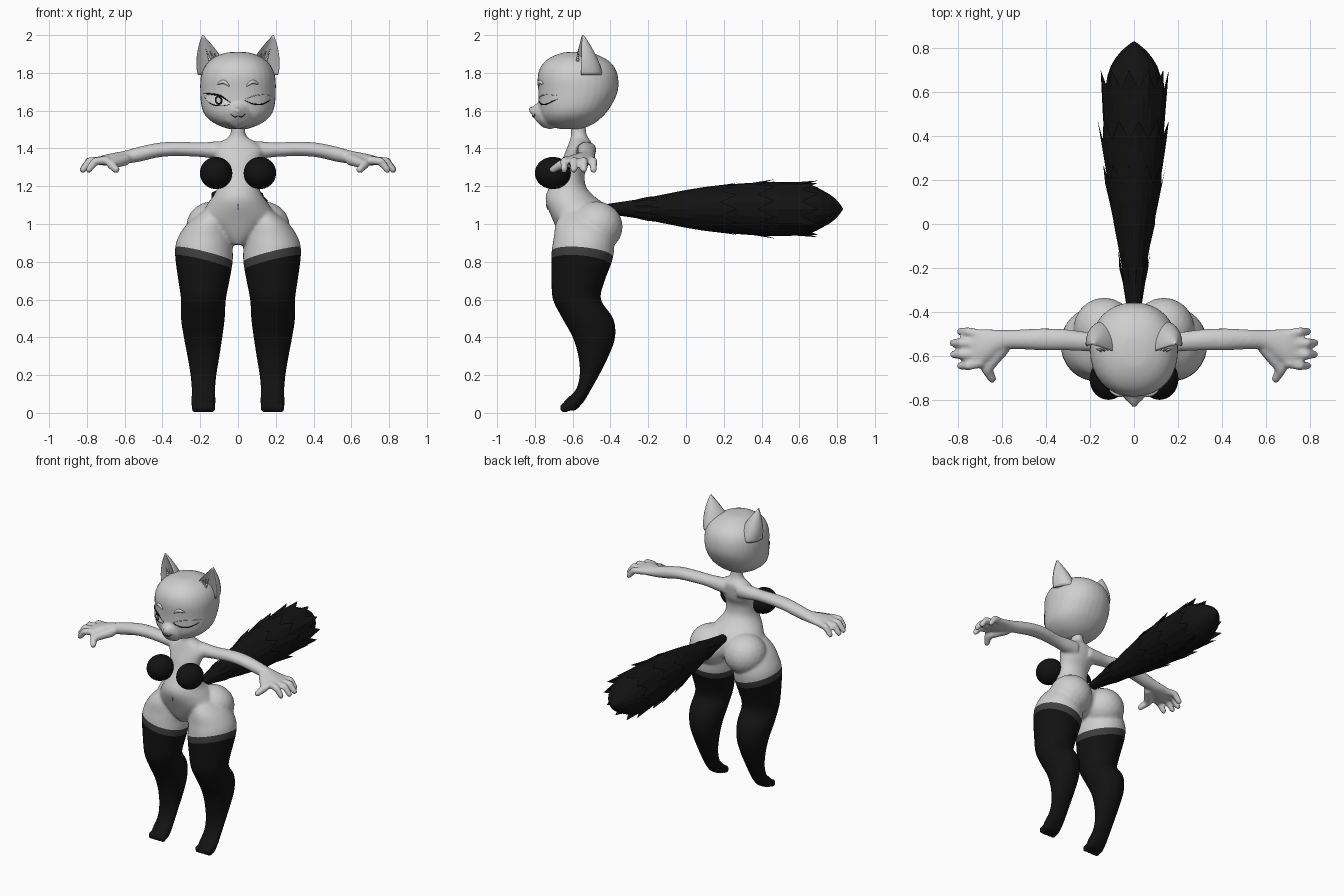
import bpy, bmesh, math
from mathutils import Vector, Matrix
from mathutils.bvhtree import BVHTree

if "Cube" in bpy.data.objects:
    bpy.data.objects.remove(bpy.data.objects["Cube"])


def material(name, v):
    m = bpy.data.materials.new(name)
    m.use_nodes = True
    m.diffuse_color = (v, v, v, 1)
    m.node_tree.nodes["Principled BSDF"].inputs["Base Color"].default_value = (v, v, v, 1)
    return m


PALE = material("pale grey fur", 0.62)
BLACK = material("black", 0.006)
BAND = material("charcoal band", 0.05)
WHITE = material("eye white", 0.8)
INNER = material("inner ear grey", 0.45)


def finish(name, bm, mats, smooth=True):
    bmesh.ops.recalc_face_normals(bm, faces=bm.faces)
    me = bpy.data.meshes.new(name)
    bm.to_mesh(me)
    bm.free()
    for m in mats:
        me.materials.append(m)
    for p in me.polygons:
        p.use_smooth = smooth
    ob = bpy.data.objects.new(name, me)
    bpy.context.collection.objects.link(ob)
    return ob


def spline(secs, k=5):
    """Catmull-Rom interpolation of cross-sections."""
    out = []
    for i in range(len(secs) - 1):
        a, b, c, d = (secs[min(max(j, 0), len(secs) - 1)] for j in range(i - 1, i + 3))
        for t in (s / k for s in range(k)):
            out.append([q + .5 * t * (r - p + t * (2 * p - 5 * q + 4 * r - u + t * (3 * (q - r) + u - p)))
                        for p, q, r, u in zip(a, b, c, d)])
    return out + [secs[-1]]


def loft(bm, secs, axis=2, s=1, n=32, power=1.0, k=5):
    """Section = position on axis, then min/max on the two other axes."""
    rows = []
    for t, a0, a1, b0, b1 in spline(secs, k):
        row = []
        for j in range(n):
            c, d = math.cos(math.tau * j / n), math.sin(math.tau * j / n)
            c, d = (math.copysign(abs(v) ** power, v) for v in (c, d))
            co = [(a0 + a1 + (a1 - a0) * c) / 2, (b0 + b1 + (b1 - b0) * d) / 2]
            co.insert(axis, t)
            row.append(bm.verts.new((co[0] * s, co[1], co[2])))
        rows.append(row)
    for r, q in zip(rows, rows[1:]):
        for j in range(n):
            bm.faces.new((r[j], r[j - 1], q[j - 1], q[j]))
    bm.faces.new(rows[0])
    bm.faces.new(rows[-1][::-1])
    bmesh.ops.recalc_face_normals(bm, faces=bm.faces)


def blob(bm, pos, radii, sub=3):
    mat = Matrix.Translation(pos) @ Matrix.Diagonal((*radii, 1))
    bmesh.ops.create_icosphere(bm, subdivisions=sub, radius=1, matrix=mat)


def chain(bm, p, q, r0, r1, steps=9):
    for i in range(steps):
        t = i / (steps - 1)
        r = r0 + (r1 - r0) * t
        blob(bm, Vector(p).lerp(Vector(q), t), (r, r, r), 2)


def fuse(ob, voxel, rounds):
    """Blend overlapping parts into one skin."""
    mod = ob.modifiers.new("fuse", 'REMESH')
    mod.mode, mod.voxel_size = 'VOXEL', voxel
    mod = ob.modifiers.new("soften", 'SMOOTH')
    mod.factor, mod.iterations = 0.5, rounds
    me = bpy.data.meshes.new_from_object(ob.evaluated_get(bpy.context.evaluated_depsgraph_get()))
    ob.modifiers.clear()
    bm = bmesh.new()
    bm.from_mesh(me)
    return bm


# Torso and neck
bm = bmesh.new()
loft(bm, [(z, -w, w, f, b) for z, w, f, b in (
    (.89, .035, -.64, -.5), (.94, .12, -.67, -.42), (1.02, .2, -.705, -.4), (1.1, .165, -.738, -.43),
    (1.15, .13, -.742, -.49), (1.2, .108, -.72, -.53), (1.27, .103, -.68, -.535), (1.33, .115, -.66, -.51),
    (1.39, .13, -.635, -.5), (1.43, .1, -.62, -.5), (1.46, .05, -.61, -.52), (1.5, .037, -.61, -.53),
    (1.57, .037, -.61, -.53))])
chain(bm, (0, -.5, 1.08), (0, -.43, 1.085), .03, .028)

for s in (1, -1):
    # Legs, feet and toes
    loft(bm, [(1.06, .07, .2, -.66, -.44), (1, .05, .27, -.69, -.4), (.93, .03, .317, -.7, -.385),
              (.87, .028, .333, -.71, -.38), (.8, .028, .33, -.714, -.392), (.7, .045, .316, -.712, -.43),
              (.6, .064, .302, -.705, -.45), (.5, .07, .302, -.655, -.385), (.4, .083, .287, -.6, -.375),
              (.3, .098, .268, -.57, -.41), (.2, .114, .252, -.563, -.46), (.12, .12, .246, -.585, -.505),
              (.06, .118, .248, -.645, -.54), (.012, .125, .243, -.65, -.585)], s=s)
    for i in range(4):
        blob(bm, (s * (.138 + .03 * i), -.643, .027), (.019, .026, .028), 2)
    blob(bm, (s * .135, -.475, .985), (.14, .14, .135))
    # Arms, palms and fingers
    loft(bm, [(.05, -.58, -.49, 1.34, 1.44), (.12, -.585, -.49, 1.345, 1.437), (.2, -.58, -.492, 1.355, 1.432),
              (.32, -.575, -.478, 1.36, 1.436), (.42, -.575, -.475, 1.353, 1.43), (.52, -.57, -.48, 1.33, 1.41),
              (.6, -.575, -.482, 1.318, 1.388), (.66, -.62, -.478, 1.312, 1.376), (.71, -.65, -.478, 1.31, 1.365),
              (.745, -.64, -.49, 1.315, 1.352)], axis=0, s=s)
    for y0, y1, x in ((-.503, -.49, .79), (-.546, -.541, .822), (-.59, -.594, .82), (-.632, -.645, .79)):
        chain(bm, (s * .7, y0, 1.337), (s * (x - .035), y1, 1.333), .024, .022)
        chain(bm, (s * (x - .035), y1, 1.333), (s * x, y1, 1.288), .022, .019)
    chain(bm, (s * .6, -.57, 1.34), (s * .67, -.66, 1.315), .033, .026)
    chain(bm, (s * .67, -.66, 1.315), (s * .645, -.705, 1.288), .026, .02)

raw = finish("body", bm, [PALE, BLACK, BAND])
bm = fuse(raw, .0095, 4)

# Stockings: slanted cuts across each thigh, coloured below
def hem(co):
    return co.z - .84 - .25 * (abs(co.x) - .18) + .1 * (co.y + .55)

for s in (1, -1):
    for drop in (0, .045):
        faces = [f for f in bm.faces if f.calc_center_median().x * s > 0 and f.calc_center_median().z < 1]
        geom = faces + list({e for f in faces for e in f.edges}) + list({v for f in faces for v in f.verts})
        bmesh.ops.bisect_plane(bm, geom=geom, plane_co=(s * .18, -.55, .84 - drop), plane_no=(-.25 * s, .1, 1))
for f in bm.faces:
    h = hem(f.calc_center_median())
    f.material_index = 0 if h > 0 else (2 if h > -.045 else 1)
    f.smooth = True
bm.to_mesh(raw.data)
body_tree = BVHTree.FromBMesh(bm)
bm.free()

# Rounded black top cups
for s, side in ((1, "left"), (-1, "right")):
    bm = bmesh.new()
    blob(bm, (s * .116, -.705, 1.27), (.086, .095, .085), 4)
    finish(side + "_top_cup", bm, [BLACK])

# Head with pointed muzzle
bm = bmesh.new()
loft(bm, [(z, -w, w, f, b) for z, w, f, b in (
    (1.503, .05, -.67, -.55), (1.53, .12, -.74, -.49), (1.57, .17, -.77, -.44), (1.62, .193, -.78, -.4),
    (1.7, .2, -.782, -.362), (1.78, .197, -.785, -.36), (1.84, .173, -.765, -.385), (1.88, .13, -.72, -.435),
    (1.905, .07, -.66, -.5), (1.911, .02, -.61, -.55))], power=.93)
chain(bm, (0, -.72, 1.585), (0, -.822, 1.603), .085, .012, 16)
raw = finish("head", bm, [PALE])
bm = fuse(raw, .009, 4)
for f in bm.faces:
    f.smooth = True
bm.to_mesh(raw.data)
head_tree = BVHTree.FromBMesh(bm)
bm.free()


def on_surface(x, z, tree, lift=.002):
    hit = tree.ray_cast(Vector((x, -2, z)), Vector((0, 1, 0)))
    return hit[0] + hit[1] * lift if hit[0] else Vector((x, -.6, z))


def line(name, pts, r, mat, tree=head_tree, taper=True):
    cu = bpy.data.curves.new(name, 'CURVE')
    cu.dimensions, cu.bevel_depth, cu.bevel_resolution = '3D', r, 1
    path = spline(pts, 6)
    sp = cu.splines.new('POLY')
    sp.points.add(len(path) - 1)
    for i, (p, (x, z)) in enumerate(zip(sp.points, path)):
        p.co = (*on_surface(x, z, tree), 1)
        p.radius = .25 + math.sin(math.pi * i / (len(path) - 1)) if taper else 1
    cu.materials.append(mat)
    bpy.context.collection.objects.link(bpy.data.objects.new(name, cu))


def patch(name, x, z, rx, rz, mat, lift):
    bm = bmesh.new()
    rows = [[bm.verts.new(on_surface(x + rx * k * math.cos(a), z + rz * k * math.sin(a) - .15 * rx * k * math.cos(a),
             head_tree, lift)) for a in (math.tau * j / 24 for j in range(24))] for k in (.05, .35, .7, 1)]
    for r, q in zip(rows, rows[1:]):
        for j in range(24):
            bm.faces.new((r[j - 1], r[j], q[j], q[j - 1]))
    bm.faces.new(rows[0])
    finish(name, bm, [mat])


# One open eye, one winking eye, brows, nose and mouth
patch("right_eye_white", -.105, 1.655, .062, .025, WHITE, .003)
patch("right_iris", -.1, 1.655, .02, .024, BLACK, .005)
patch("right_eye_glint", -.1, 1.655, .011, .014, PALE, .007)
line("right_upper_lash", [(-.182, 1.69), (-.14, 1.688), (-.09, 1.677), (-.035, 1.64)], .004, BLACK)
line("right_lower_lash", [(-.175, 1.67), (-.14, 1.635), (-.09, 1.626), (-.04, 1.632)], .002, BLACK)
line("left_closed_lid", [(.035, 1.655), (.08, 1.636), (.13, 1.635), (.175, 1.66)], .003, BLACK)
line("left_lid_fold", [(.035, 1.66), (.08, 1.677), (.13, 1.685), (.18, 1.68)], .002, INNER)
for s, side in ((1, "left"), (-1, "right")):
    line(side + "_brow", [(s * .045, 1.73), (s * .075, 1.752), (s * .11, 1.74)], .009, PALE)
    line(side + "_mouth", [(0, 1.575), (s * .018, 1.567), (s * .04, 1.585)], .002, BLACK)
patch("nose", 0, 1.612, .014, .008, INNER, .003)
line("navel", [(0, 1.075), (0, 1.105)], .003, INNER, body_tree)

# Ears: curved backs, hollow fronts
for s, side in ((1, "left"), (-1, "right")):
    bm = bmesh.new()
    rows, steps, m = [], 14, 12
    for i in range(steps + 1):
        t = i / steps
        c = Vector((.127, -.575, 1.79)).lerp(Vector((.187, -.545, 2.0)), t)
        w = .083 * (1 - t ** 1.7) + .003
        arc = [math.pi * j / m for j in range(m + 1)]
        back = [(math.cos(a), .125 * (1 - t ** 1.4) * math.sin(a) + .004) for a in arc]
        front = [(-.98 * math.cos(a), .06 * (1 - t) * math.sin(a) ** 2 - .006) for a in arc]
        rows.append([bm.verts.new((s * (c.x + u * w), c.y + v + .025 * u * (1 - t), c.z)) for u, v in back + front])
    n = len(rows[0])
    for r, q in zip(rows, rows[1:]):
        for j in range(n):
            f = bm.faces.new((r[j - 1], r[j], q[j], q[j - 1]))
            f.material_index = int(m + 4 < j < n - 2 and r is not rows[-2])
    bm.faces.new(rows[0])
    bm.faces.new(rows[-1])
    ear = finish(side + "_ear", bm, [PALE, INNER])
    # Fur tufts in the hollow
    bm = bmesh.new()
    for k in range(3):
        chain(bm, (s * (.1 + .02 * k), -.575, 1.84), (s * (.125 + .022 * k), -.57, 1.9 + .012 * k), .012, .003)
    finish(side + "_ear_tufts", bm, [PALE])

# Bushy tail: solid core with overlapping ragged fur skirts
bm = bmesh.new()
loft(bm, [(y, -w, w, 1.08 - h, 1.08 + h) for y, w, h in (
    (-.41, .028, .028), (-.25, .045, .05), (0, .085, .1), (.2, .118, .128), (.45, .132, .142),
    (.62, .13, .138), (.72, .105, .1), (.79, .055, .055), (.83, .004, .004))], axis=1, n=20, k=2)
finish("tail_core", bm, [BLACK], False)
bm = bmesh.new()
skirts = ((-.42, -.12, .027, .074), (-.28, .08, .04, .105), (-.1, .27, .07, .146),
          (.08, .47, .1, .165), (.28, .7, .125, .158))
for k, (y0, y1, r0, r1) in enumerate(skirts):
    n, rows = 22, []
    for t in (0, .5, 1):
        row = []
        for j in range(n):
            a = math.tau * (j + k % 2) / n
            tip = t == 1 and j % 2 == 0
            y = y0 + (y1 - y0) * t - (.085 if t == 1 and not tip else 0)
            r = (r0 + (r1 - r0) * t) * (.9 if t == 1 and not tip else 1)
            row.append(bm.verts.new((r * math.cos(a), y, 1.08 + r * .96 * math.sin(a))))
        rows.append(row)
    for r, q in zip(rows, rows[1:]):
        for j in range(n):
            bm.faces.new((r[j - 1], r[j], q[j], q[j - 1]))
finish("tail_fur", bm, [BLACK], False)
